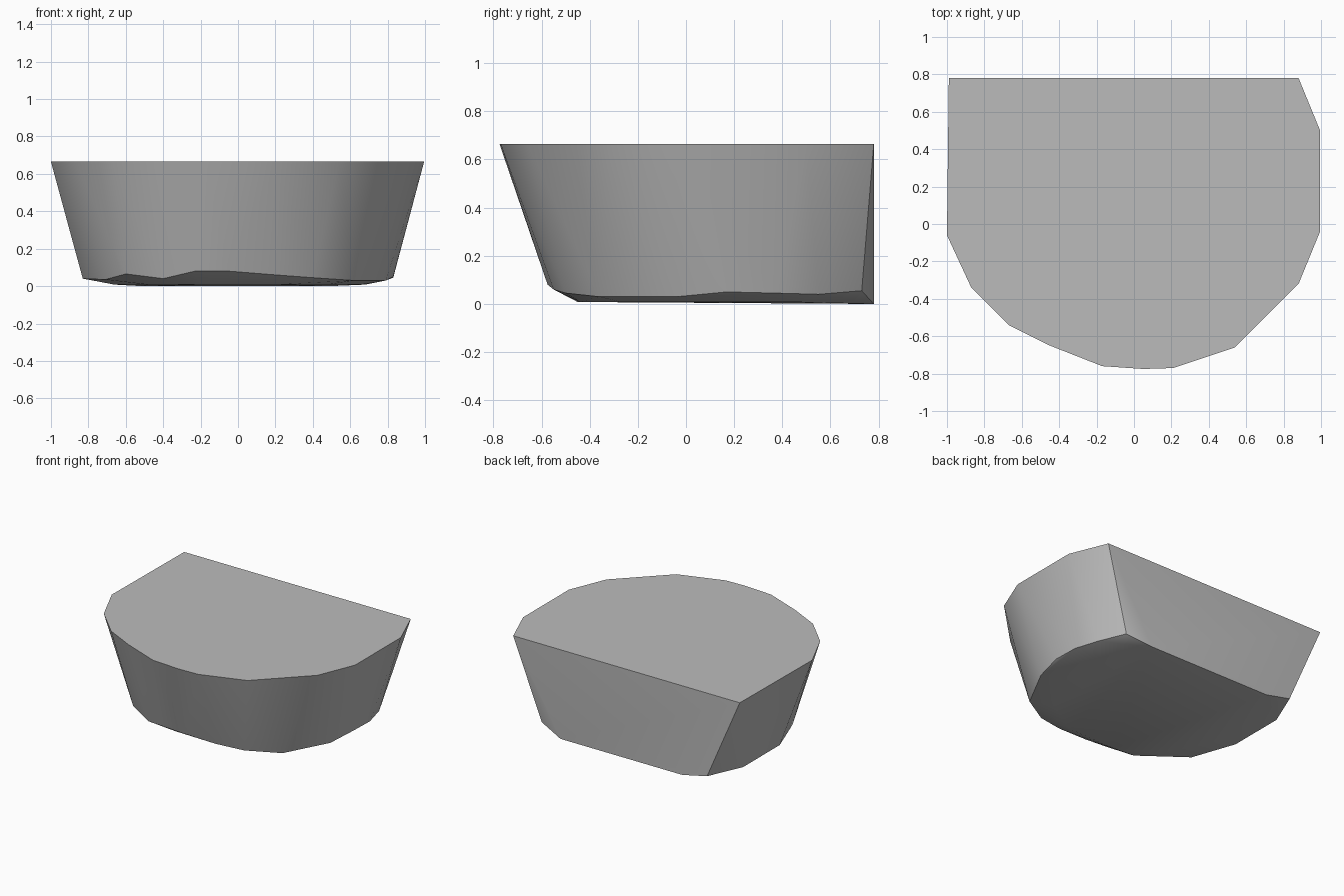
import bpy
import bmesh
import math

default_cube = bpy.data.objects.get("Cube")
if default_cube:
    bpy.data.objects.remove(default_cube, do_unlink=True)


def make_material(name, colour):
    material = bpy.data.materials.new(name)
    material.use_nodes = True
    material.diffuse_color = colour
    shader = material.node_tree.nodes["Principled BSDF"]
    shader.inputs["Base Color"].default_value = colour
    return material


def make_hull(name, points, material, sharp_angle):
    """Wrap a closed convex skin around the given points."""
    bm = bmesh.new()
    for point in points:
        bm.verts.new(point)
    hull = bmesh.ops.convex_hull(bm, input=bm.verts)
    unused = {v for key in ("geom_interior", "geom_unused") for v in hull[key]
              if isinstance(v, bmesh.types.BMVert)}
    bmesh.ops.delete(bm, geom=list(unused), context="VERTS")
    bmesh.ops.recalc_face_normals(bm, faces=bm.faces)
    mesh = bpy.data.meshes.new(name)
    bm.to_mesh(mesh)
    bm.free()
    mesh.materials.append(material)
    body = bpy.data.objects.new(name, mesh)
    bpy.context.collection.objects.link(body)
    bpy.ops.object.select_all(action="DESELECT")
    body.select_set(True)
    bpy.context.view_layer.objects.active = body
    bpy.ops.object.shade_smooth_by_angle(angle=sharp_angle)
    return body


top_height = 0.665
back = 0.78

# Flat top outline, anticlockwise from the straight back edge
top_outline = [
    (-0.99, back), (-1, -0.06), (-0.87, -0.34), (-0.67, -0.54),
    (-0.45, -0.65), (-0.17, -0.76), (0.05, -0.775), (0.21, -0.77),
    (0.54, -0.66), (0.88, -0.32), (0.995, -0.04), (0.995, 0.5),
    (0.88, back),
]

# Uneven lower rim where the tapering wall turns under
lower_rim = [
    (-0.72, back, 0.045), (-0.83, 0.51, 0.04), (-0.83, 0.08, 0.04),
    (-0.71, -0.24, 0.035), (-0.6, -0.38, 0.065), (-0.4, -0.48, 0.04),
    (-0.23, -0.56, 0.08), (-0.05, -0.575, 0.08), (0.2, -0.55, 0.06),
    (0.4, -0.5, 0.045), (0.62, -0.36, 0.03), (0.79, -0.04, 0.03),
    (0.83, 0.17, 0.05), (0.83, 0.37, 0.045), (0.78, 0.55, 0.04),
    (0.68, 0.73, 0.055),
]

# Slightly smaller underside
underside = [
    (-0.66, 0.45), (-0.66, 0.05), (-0.48, -0.3), (-0.2, -0.45),
    (0.2, -0.44), (0.48, -0.27), (0.66, 0.1), (0.68, 0.45),
]
back_foot = [(-0.515, back, 0), (0.49, back, 0)]

points = [(x, y, top_height) for x, y in top_outline]
points += lower_rim
points += [(x, y, 0.008) for x, y in underside]
points += back_foot

grey = make_material("plain grey", (0.5, 0.5, 0.5, 1))
make_hull("tapered_block", points, grey, math.radians(30))
